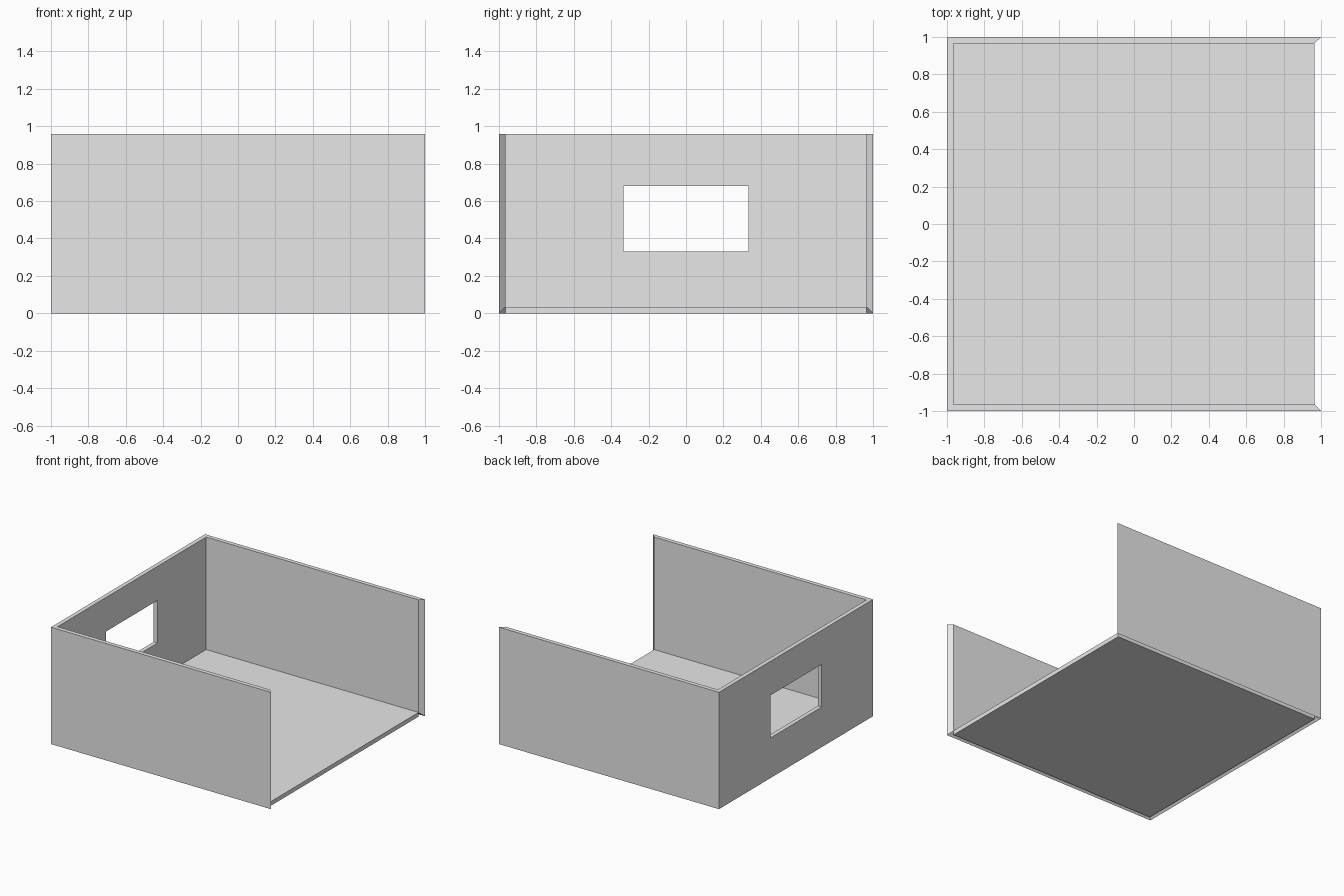
import bpy
import bmesh
from mathutils import Matrix, Vector

if "Cube" in bpy.data.objects:
    bpy.data.objects.remove(bpy.data.objects["Cube"], do_unlink=True)

HEIGHT = 0.96
THICK = 0.035
INNER = 1 - THICK

grey = bpy.data.materials.new("light grey")
grey.use_nodes = True
grey.diffuse_color = (0.8, 0.8, 0.8, 1)
bsdf = next(n for n in grey.node_tree.nodes if n.type == "BSDF_PRINCIPLED")
bsdf.inputs["Base Color"].default_value = grey.diffuse_color


def add_object(name, bm):
    bmesh.ops.recalc_face_normals(bm, faces=bm.faces)
    mesh = bpy.data.meshes.new(name)
    bm.to_mesh(mesh)
    bm.free()
    mesh.materials.append(grey)
    obj = bpy.data.objects.new(name, mesh)
    bpy.context.collection.objects.link(obj)
    return obj


def box(name, low, high):
    low, high = Vector(low), Vector(high)
    bm = bmesh.new()
    bmesh.ops.create_cube(
        bm, size=1,
        matrix=Matrix.Translation((low + high) / 2) @ Matrix.Diagonal((*(high - low), 1)))
    return add_object(name, bm)


# Three joined walls, open on the left side, with mitred free ends and lower rim
bm = bmesh.new()
sections = []
for sx, sy in ((1, -1), (-1, -1), (-1, 1), (1, 1)):
    section = ((1, 0), (1, HEIGHT), (INNER, HEIGHT), (INNER, THICK))
    sections.append([bm.verts.new((sx * r, sy * r, z)) for r, z in section])
for a, b in zip(sections, sections[1:]):
    for i in range(4):
        j = (i + 1) % 4
        bm.faces.new((a[i], a[j], b[j], b[i]))
bm.faces.new(sections[0])
bm.faces.new(sections[-1])
walls = add_object("walls", bm)

# Window opening in the right wall
cutter = box("window_cutter", (-1.1, -0.333, 0.33), (-0.9, 0.333, 0.68))
cutter.hide_render = True
cut = walls.modifiers.new("window", "BOOLEAN")
cut.operation = "DIFFERENCE"
cut.solver = "EXACT"
cut.object = cutter
bpy.context.view_layer.objects.active = walls
bpy.ops.object.modifier_apply(modifier=cut.name)
bpy.data.objects.remove(cutter, do_unlink=True)

# Floor slab set between the walls
box("floor", (-INNER, -INNER, 0), (INNER, INNER, THICK))
